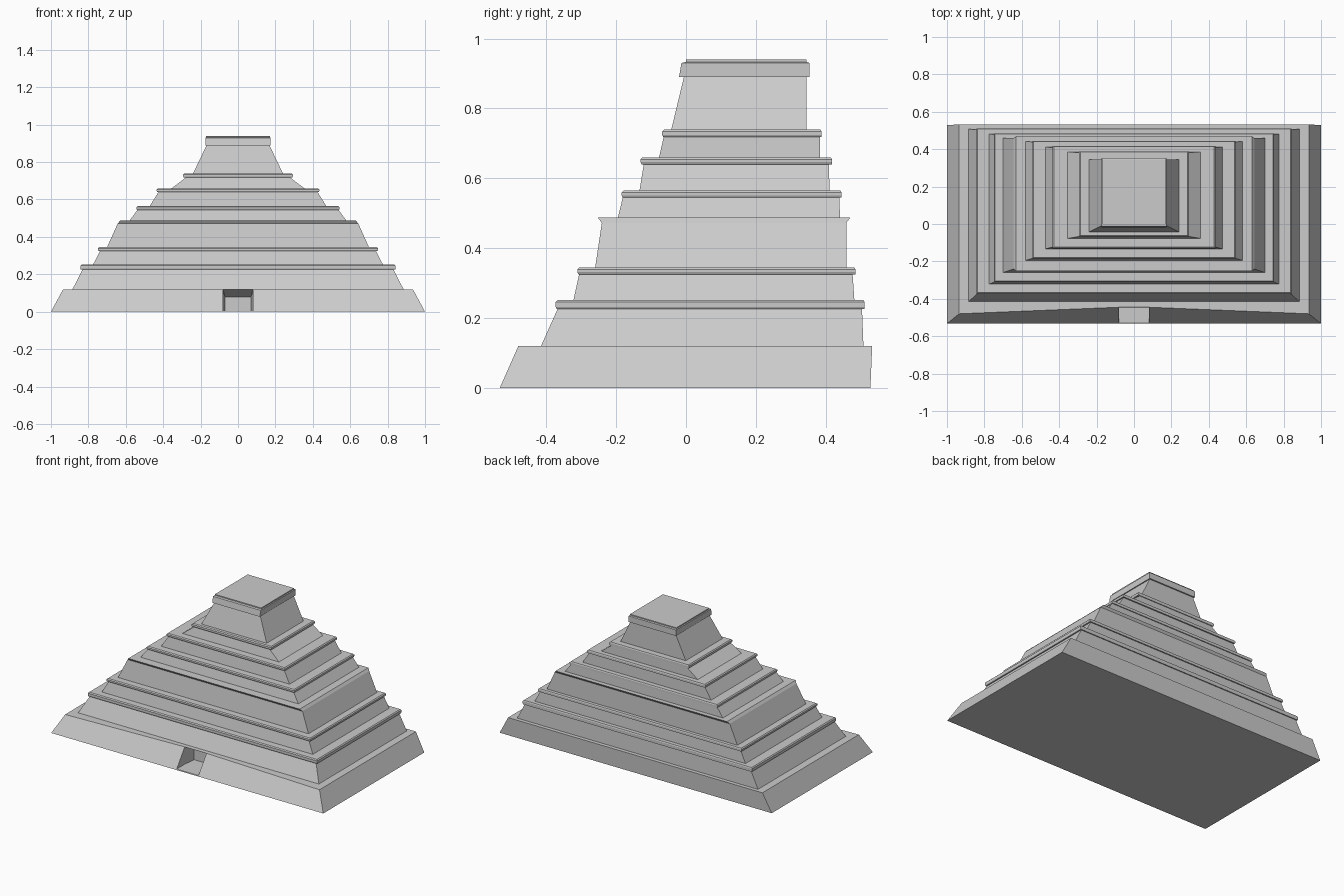
import bpy, bmesh

if "Cube" in bpy.data.objects:
    bpy.data.objects.remove(bpy.data.objects["Cube"])


def loft(name, rings):
    """Closed solid skinned through matching rings of 3D points."""
    bm = bmesh.new()
    loops = [[bm.verts.new(p) for p in ring] for ring in rings]
    n = len(loops[0])
    for a, b in zip(loops, loops[1:]):
        for i in range(n):
            j = (i + 1) % n
            bm.faces.new((a[i], a[j], b[j], b[i]))
    bm.faces.new(loops[0])
    bm.faces.new(loops[-1])
    bmesh.ops.recalc_face_normals(bm, faces=bm.faces)
    mesh = bpy.data.meshes.new(name)
    bm.to_mesh(mesh)
    bm.free()
    obj = bpy.data.objects.new(name, mesh)
    bpy.context.collection.objects.link(obj)
    return obj


def rect(z, half_x, front, back):
    return [(-half_x, front, z), (half_x, front, z), (half_x, back, z), (-half_x, back, z)]


def tier(name, profile):
    return loft(name, [rect(*row) for row in profile])


def capped(name, low, high, cap, top_z):
    """Sloped wall with an overhanging, chamfered ledge on top."""
    z, (x, f, b) = high[0], cap
    c = 0.006
    tier(name, [low, high, (z, x - c / 2, f + c / 2, b), (z + c, x, f, b),
                (top_z - c, x, f, b), (top_z, x - c, f + c, b - c / 2)])


# Base platform: its upper front edge bends inward towards the doorway
def base_ring(z, half_x, front, mid, back):
    return [(-half_x, front, z), (-0.08, mid, z), (0.08, mid, z),
            (half_x, front, z), (half_x, back, z), (-half_x, back, z)]


base = loft("base_platform", [base_ring(0, 1.0, -0.533, -0.533, 0.528),
                              base_ring(0.12, 0.935, -0.48, -0.445, 0.533)])


# Doorway: open notch in the slope, narrowing into a recess
def door_ring(y, half_x, top):
    return [(-half_x, y, 0.005), (half_x, y, 0.005), (half_x, y, top), (-half_x, y, top)]


cutter = loft("doorway_cutter", [door_ring(-0.6, 0.08, 0.119), door_ring(-0.445, 0.08, 0.119),
                                 door_ring(-0.36, 0.07, 0.08)])
cutter.hide_render = True
cutter.hide_set(True)
cut = base.modifiers.new("doorway", "BOOLEAN")
cut.object = cutter
cut.operation = "DIFFERENCE"
cut.solver = "EXACT"

# Stepped tiers: (z, half width, front y, back y)
capped("tier_2", (0.12, 0.885, -0.415, 0.508), (0.225, 0.832, -0.368, 0.504),
       (0.843, -0.373, 0.511), 0.252)
capped("tier_3", (0.252, 0.775, -0.322, 0.482), (0.325, 0.737, -0.306, 0.477),
       (0.749, -0.311, 0.485), 0.345)
tier("tier_4", [(0.345, 0.70, -0.26, 0.46), (0.472, 0.643, -0.241, 0.459),
                (0.487, 0.63, -0.252, 0.47)])
capped("tier_5", (0.487, 0.58, -0.195, 0.441), (0.545, 0.537, -0.181, 0.439),
       (0.543, -0.184, 0.445), 0.565)
capped("tier_6", (0.565, 0.472, -0.133, 0.411), (0.64, 0.425, -0.121, 0.409),
       (0.435, -0.13, 0.418), 0.66)
capped("tier_7", (0.66, 0.355, -0.077, 0.384), (0.718, 0.278, -0.064, 0.383),
       (0.293, -0.068, 0.388), 0.74)

# Top shrine with overhanging roof slab
tier("top_shrine", [(0.74, 0.24, -0.042, 0.345), (0.89, 0.168, -0.006, 0.345)])
tier("roof_slab", [(0.89, 0.175, -0.02, 0.354), (0.93, 0.175, -0.013, 0.354),
                   (0.933, 0.17, 0.0, 0.345), (0.94, 0.17, 0.0, 0.345)])
